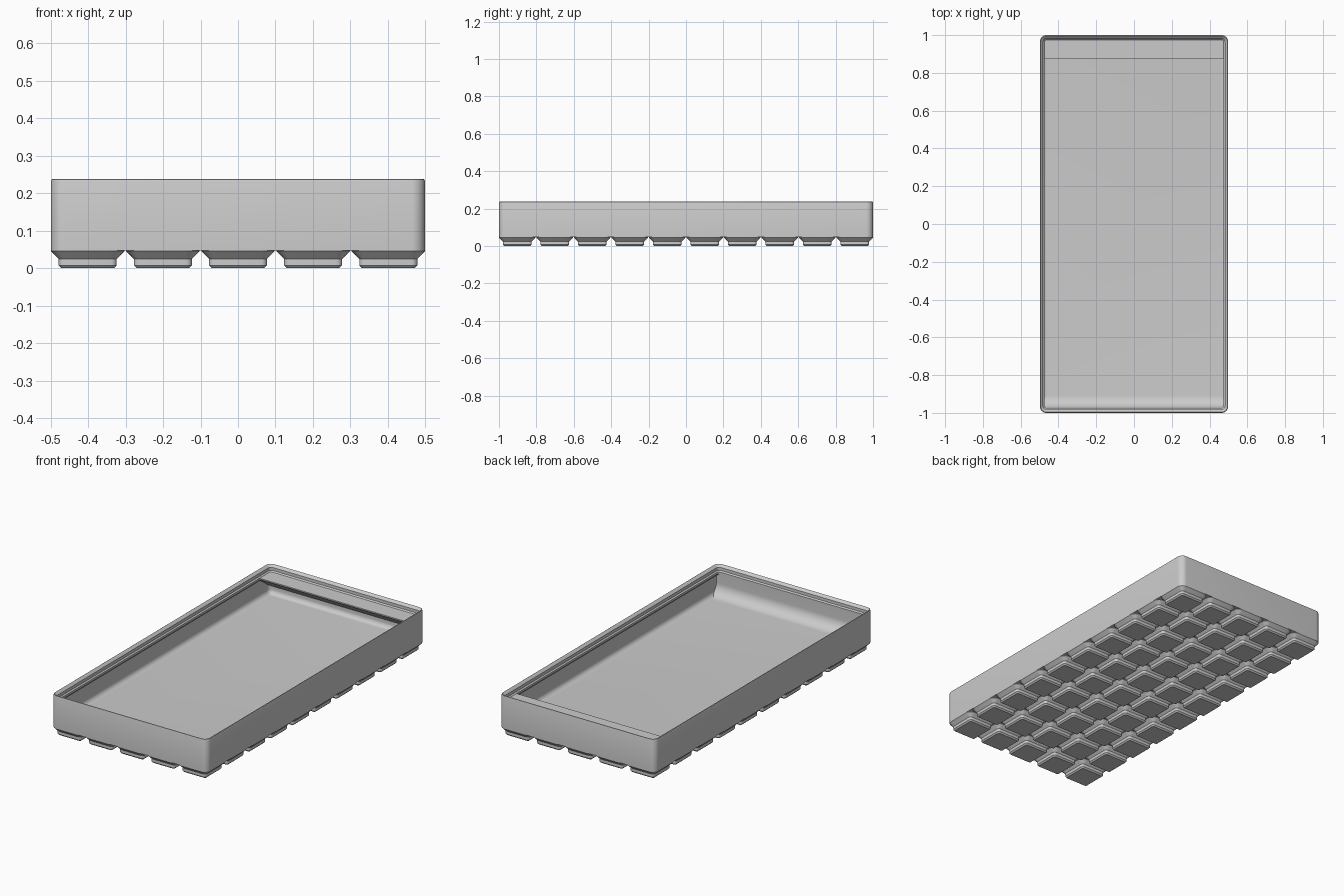
import bpy, bmesh, math

cube = bpy.data.objects.get("Cube")
if cube:
    bpy.data.objects.remove(cube, do_unlink=True)

MM = 2 / 209.5              # one millimetre in model units
PITCH = 21 * MM
HALF_X, HALF_Y = 52.25 * MM, 1.0
CORNER = 3.75 * MM

grey = bpy.data.materials.new("light grey plastic")
grey.use_nodes = True
grey.diffuse_color = (0.6, 0.6, 0.6, 1)
grey.node_tree.nodes["Principled BSDF"].inputs["Base Color"].default_value = (0.6, 0.6, 0.6, 1)


def rounded_ring(bm, centre, hx, hy, radius, z, steps):
    """Loop of vertices around a rounded rectangle."""
    ring = []
    for q, (sx, sy) in enumerate(((1, 1), (-1, 1), (-1, -1), (1, -1))):
        for i in range(steps + 1):
            a = math.pi / 2 * (q + i / steps)
            ring.append(bm.verts.new((centre[0] + sx * (hx - radius) + radius * math.cos(a),
                                      centre[1] + sy * (hy - radius) + radius * math.sin(a), z)))
    return ring


def loft(bm, centre, hx, hy, profile, steps):
    """Sweep (inset, z) points round a rounded rectangle and cap both ends."""
    rings = [rounded_ring(bm, centre, hx - d, hy - d, max(CORNER - d, 0.7 * MM), z, steps)
             for d, z in profile]
    for a, b in zip(rings, rings[1:]):
        for i in range(len(a)):
            j = (i + 1) % len(a)
            bm.faces.new((a[i], a[j], b[j], b[i]))
    bm.faces.new(rings[0][::-1])
    bm.faces.new(rings[-1])


def finish(name, bm):
    bmesh.ops.recalc_face_normals(bm, faces=bm.faces)
    mesh = bpy.data.meshes.new(name)
    bm.to_mesh(mesh)
    bm.free()
    mesh.materials.append(grey)
    obj = bpy.data.objects.new(name, mesh)
    bpy.context.collection.objects.link(obj)
    bpy.ops.object.select_all(action='DESELECT')
    obj.select_set(True)
    bpy.context.view_layer.objects.active = obj
    bpy.ops.object.shade_smooth_by_angle(angle=math.radians(30))
    return obj


def extrude_x(name, profile, half):
    """Solid of constant (y, z) section running across the tray."""
    bm = bmesh.new()
    ends = [[bm.verts.new((x, y, z)) for y, z in profile] for x in (-half, half)]
    n = len(profile)
    for i in range(n):
        j = (i + 1) % n
        bm.faces.new((ends[0][i], ends[0][j], ends[1][j], ends[1][i]))
    bm.faces.new(ends[0])
    bm.faces.new(ends[1])
    return finish(name, bm)


# Tray body: outer wall, stepped stacking lip, inner wall and filleted floor
FLOOR, WALL, FILLET, LIP = 7 * MM, 0.95 * MM, 2.8 * MM, 2.6 * MM
RIM = 21 * MM
profile = [(0, 5 * MM), (0, 24.3 * MM), (0.15 * MM, 24.75 * MM), (0.4 * MM, 24.93 * MM),
           (0.7 * MM, 24.7 * MM), (1.9 * MM, 23.5 * MM), (1.9 * MM, 21.7 * MM),
           (LIP, RIM), (LIP, RIM - 1.2 * MM), (WALL, RIM - 2.85 * MM)]
for i in range(9):
    a = math.pi / 2 * i / 8
    profile.append((WALL + FILLET * (1 - math.cos(a)), FLOOR + FILLET * (1 - math.sin(a))))
bm = bmesh.new()
loft(bm, (0, 0), HALF_X, HALF_Y, profile, 8)
finish("tray_body", bm)

# Feet: a grid of stepped, chamfered pads
foot = [(2.95 * MM, 0), (2.15 * MM, 0.8 * MM), (2.15 * MM, 2.6 * MM),
        (0, 4.75 * MM), (0, 5.05 * MM)]
bm = bmesh.new()
for col in range(5):
    for row in range(10):
        centre = ((col - 2) * PITCH, (row - 4.5) * PITCH)
        loft(bm, centre, 10.25 * MM, 10.25 * MM, foot, 5)
finish("feet", bm)

# Curved scoop along the front inside wall
R = 7 * MM
face_y = -HALF_Y + LIP
scoop = [(-0.98, FLOOR - 0.005), (face_y + R, FLOOR - 0.005)]
for i in range(13):
    a = math.pi / 2 * i / 12
    scoop.append((face_y + R * (1 - math.sin(a)), FLOOR + R * (1 - math.cos(a))))
scoop += [(face_y, RIM), (-0.98, RIM)]
extrude_x("front_scoop", scoop, 0.491)

# Label shelf along the back wall with a sloped support beneath
edge, back = 0.874, 0.982
drop = (back - edge) * math.tan(math.radians(36))
extrude_x("label_shelf", [(back, RIM), (edge, RIM), (edge, RIM - 0.007),
                          (back, RIM - 0.007 - drop)], 0.491)
